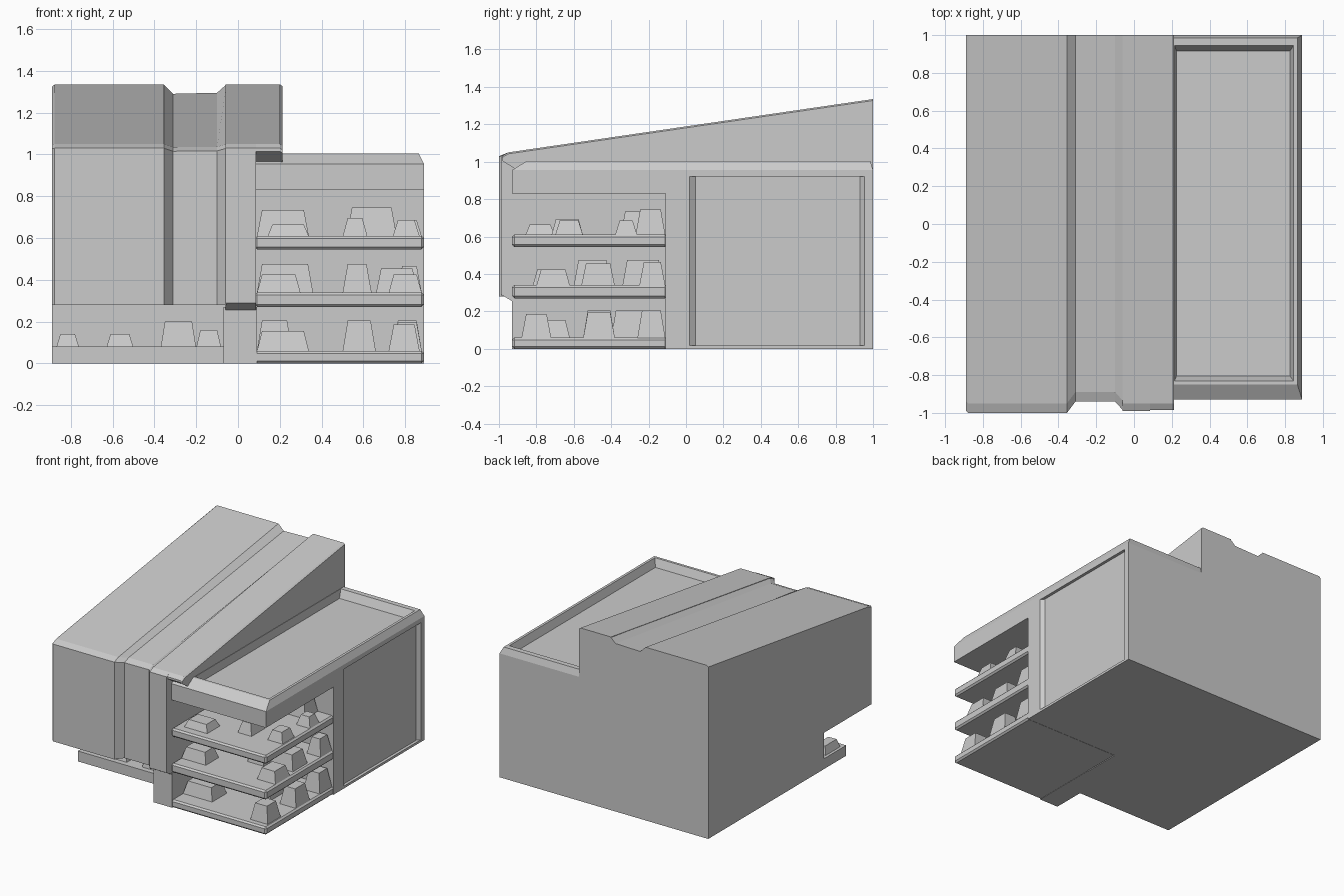
import bpy, bmesh


def finish(name, bm, bevel=0.0):
    bmesh.ops.recalc_face_normals(bm, faces=bm.faces)
    me = bpy.data.meshes.new(name)
    bm.to_mesh(me)
    bm.free()
    ob = bpy.data.objects.new(name, me)
    bpy.context.collection.objects.link(ob)
    if bevel:
        mod = ob.modifiers.new("edge", 'BEVEL')
        mod.width = bevel
        mod.segments = 1
        mod.limit_method = 'ANGLE'
        mod.angle_limit = 0.9
    return ob


def loft(name, rings, bevel=0.0):
    """Skin a list of equal-length closed 3D rings and cap both ends."""
    bm = bmesh.new()
    rows = [[bm.verts.new(p) for p in ring] for ring in rings]
    n = len(rows[0])
    for a, b in zip(rows, rows[1:]):
        for i in range(n):
            j = (i + 1) % n
            bm.faces.new((a[i], a[j], b[j], b[i]))
    bm.faces.new(rows[0])
    bm.faces.new(rows[-1])
    return finish(name, bm, bevel)


def rect(x0, x1, y0, y1, z):
    return [(x0, y0, z), (x1, y0, z), (x1, y1, z), (x0, y1, z)]


def block(name, x0, x1, y0, y1, z0, z1, taper=0.0, bevel=0.0):
    t = taper
    return loft(name, [rect(x0, x1, y0, y1, z0),
                       rect(x0 + t, x1 - t, y0 + t, y1 - t, z1)], bevel)


def side_ring(x, profile):
    return [(x, y, z) for y, z in profile]


# Tall wing: sloped roof, shallow channel over roof and front, shop recess below
def tall_profile(dy, dz):
    return [(-1 + dy, 0.28), (-1 + dy, 1.03 - dz / 3), (-0.95 + dy, 1.05 - dz / 3),
            (1, 1.335 - dz), (1, 0), (-0.68, 0), (-0.68, 0.08), (-0.41, 0.08), (-0.41, 0.28)]


stations = [(-0.89, 0.012, 0.01), (-0.877, 0, 0), (-0.355, 0, 0), (-0.31, 0.06, 0.045),
            (-0.10, 0.06, 0.04), (-0.055, 0.01, 0)]
loft("tall_wing", [side_ring(x, tall_profile(dy, dz)) for x, dy, dz in stations])

# Corner pillar between the wings
pillar = [(-0.99, 0.29), (-0.99, 1.03), (-0.95, 1.05), (1, 1.335), (1, 0), (-0.93, 0), (-0.93, 0.255)]
loft("corner_pillar", [side_ring(x, pillar) for x in (-0.06, 0.085)])
block("pillar_foot", -0.07, 0.09, -0.93, -0.4, 0, 0.27)

# Roof edge that overhangs the low wing
eave = [(-0.985, 1.015), (-0.985, 1.03), (-0.95, 1.05), (1, 1.335), (1, 0.9), (-0.9, 0.96)]
loft("roof_edge", [side_ring(0.08, eave), side_ring(0.20, eave),
                   side_ring(0.212, [(y, z - 0.008) for y, z in eave])])

# Low wing: rear core with a shallow panel on its outer wall
plan = [(0.08, -0.11), (0.89, -0.11), (0.89, 0.02), (0.868, 0.05), (0.868, 0.93),
        (0.89, 0.955), (0.89, 1), (0.08, 1)]
loft("low_wing_core", [[(x, y, z) for x, y in plan] for z in (0, 0.94)])
block("panel_sill", 0.7, 0.89, 0.0, 1, 0, 0.018)

# Flat roof with chamfered parapet
loft("parapet_roof", [rect(0.08, 0.89, -0.93, 1, 0.92),
                      rect(0.08, 0.89, -0.93, 1, 0.955),
                      rect(0.10, 0.865, -0.85, 0.985, 1.005),
                      rect(0.215, 0.845, -0.83, 0.945, 1.005),
                      rect(0.225, 0.825, -0.805, 0.915, 0.945)])
block("roof_slab", 0.08, 0.89, -0.93, 0, 0.83, 0.93)

# Open corner floors
for i, (z0, z1) in enumerate([(0, 0.06), (0.27, 0.34), (0.545, 0.61)]):
    block(f"floor_slab_{i}", 0.08, 0.89, -0.93, -0.1, z0, z1, bevel=0.012)

# Furniture on each open floor: x0, x1, y0, y1, height
floors = [
    (0.055, [(0.09, 0.34, -0.80, -0.62, 0.10), (0.72, 0.87, -0.88, -0.72, 0.13),
             (0.50, 0.66, -0.55, -0.38, 0.15), (0.74, 0.88, -0.55, -0.38, 0.14),
             (0.74, 0.88, -0.26, -0.11, 0.15), (0.09, 0.26, -0.40, -0.12, 0.15)]),
    (0.335, [(0.09, 0.30, -0.82, -0.66, 0.09), (0.72, 0.88, -0.80, -0.62, 0.09),
             (0.50, 0.64, -0.60, -0.40, 0.14), (0.66, 0.86, -0.56, -0.38, 0.12),
             (0.76, 0.88, -0.25, -0.11, 0.13), (0.09, 0.36, -0.34, -0.12, 0.14)]),
    (0.605, [(0.14, 0.34, -0.86, -0.70, 0.06), (0.50, 0.62, -0.72, -0.55, 0.09),
             (0.74, 0.87, -0.70, -0.55, 0.08), (0.76, 0.88, -0.38, -0.26, 0.08),
             (0.52, 0.76, -0.27, -0.11, 0.14), (0.09, 0.34, -0.35, -0.12, 0.13)]),
]
for f, (z, items) in enumerate(floors):
    for i, (x0, x1, y0, y1, h) in enumerate(items):
        block(f"furniture_{f}_{i}", x0, x1, y0, y1, z, z + h, taper=0.025)

# Goods on the shop counter under the tall wing
for i, (x0, x1, h) in enumerate([(-0.87, -0.76, 0.06), (-0.63, -0.50, 0.06),
                                 (-0.37, -0.20, 0.12), (-0.20, -0.08, 0.08)]):
    block(f"shop_goods_{i}", x0, x1, -0.64, -0.46, 0.075, 0.08 + h, taper=0.02)
